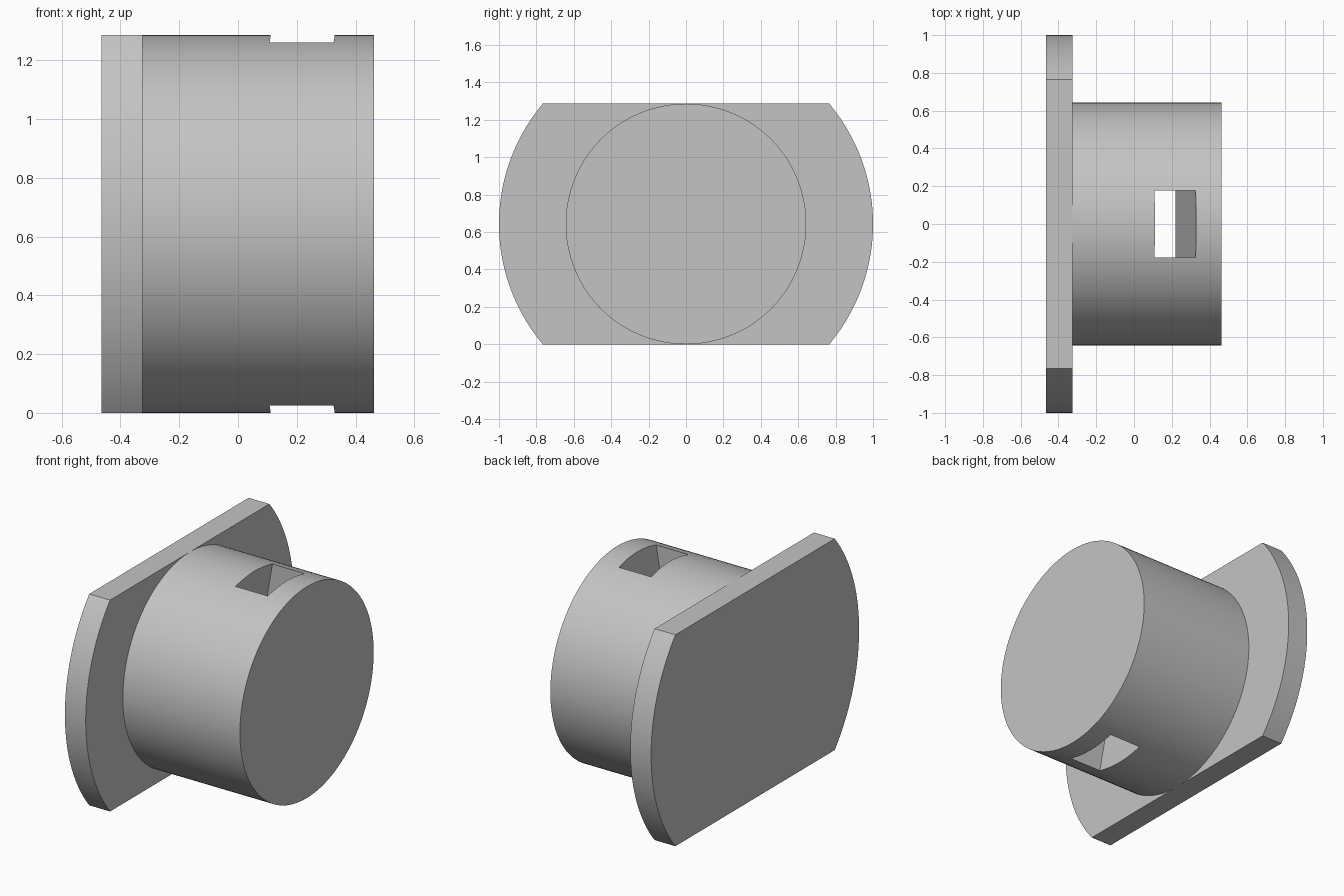
import bpy
import math

cube = bpy.data.objects.get("Cube")
if cube:
    bpy.data.objects.remove(cube, do_unlink=True)

R = 0.643            # barrel radius, also half the flange height
FLANGE_R = 1.0
X_BACK, X_STEP, X_END = -0.465, -0.325, 0.463
SLOT_X0, SLOT_X1, SLOT_HALF, BEND = 0.11, 0.328, 0.178, 0.109

grey = bpy.data.materials.new("plain grey")
grey.use_nodes = True
colour = (0.55, 0.55, 0.55, 1)
grey.diffuse_color = colour
grey.node_tree.nodes["Principled BSDF"].inputs["Base Color"].default_value = colour


def prism(name, outline, place, start, end):
    """Extrude a closed 2D outline; place(u, v, w) maps it into space."""
    n = len(outline)
    verts = [place(u, v, w) for w in (start, end) for u, v in outline]
    faces = [list(range(n))[::-1], list(range(n, 2 * n))]
    faces += [[i, (i + 1) % n, n + (i + 1) % n, n + i] for i in range(n)]
    mesh = bpy.data.meshes.new(name)
    mesh.from_pydata(verts, [], faces)
    mesh.materials.append(grey)
    obj = bpy.data.objects.new(name, mesh)
    bpy.context.collection.objects.link(obj)
    return obj


def select(obj):
    bpy.ops.object.select_all(action="DESELECT")
    obj.select_set(True)
    bpy.context.view_layer.objects.active = obj


def arc(radius, start, end, steps):
    angles = [start + (end - start) * i / steps for i in range(steps + 1)]
    return [(radius * math.cos(a), radius * math.sin(a)) for a in angles]


def along_x(u, v, w):
    return (w, u, v + R)


def along_y(u, v, w):
    return (u, -w, v + R)


# Flange: disc with flat top and bottom
half = math.asin(R / FLANGE_R)
outline = arc(FLANGE_R, -half, half, 48) + arc(FLANGE_R, math.pi - half, math.pi + half, 48)
flange = prism("flange", outline, along_x, X_BACK, X_STEP)

# Barrel
barrel = prism("barrel", arc(R, 0, 2 * math.pi, 128)[:-1], along_x, X_STEP, X_END)

# Slot through the barrel, bent towards the flange at mid height
levels = [(-R - 0.1, 0), (-R + 0.01, 0), (0, BEND), (R - 0.01, 0), (R + 0.1, 0)]
profile = [(SLOT_X1 - s, z) for z, s in levels]
profile += [(SLOT_X0 - s, z) for z, s in reversed(levels)]
cutter = prism("slot_cutter", profile, along_y, -SLOT_HALF, SLOT_HALF)
cutter.hide_render = True

# Cut the slot, then discard the cutter
cut = barrel.modifiers.new("slot", "BOOLEAN")
cut.operation = "DIFFERENCE"
cut.solver = "EXACT"
cut.object = cutter
select(barrel)
bpy.ops.object.modifier_apply(modifier=cut.name)
bpy.data.objects.remove(cutter, do_unlink=True)

for part in (flange, barrel):
    select(part)
    bpy.ops.object.shade_smooth_by_angle(angle=math.radians(8))
